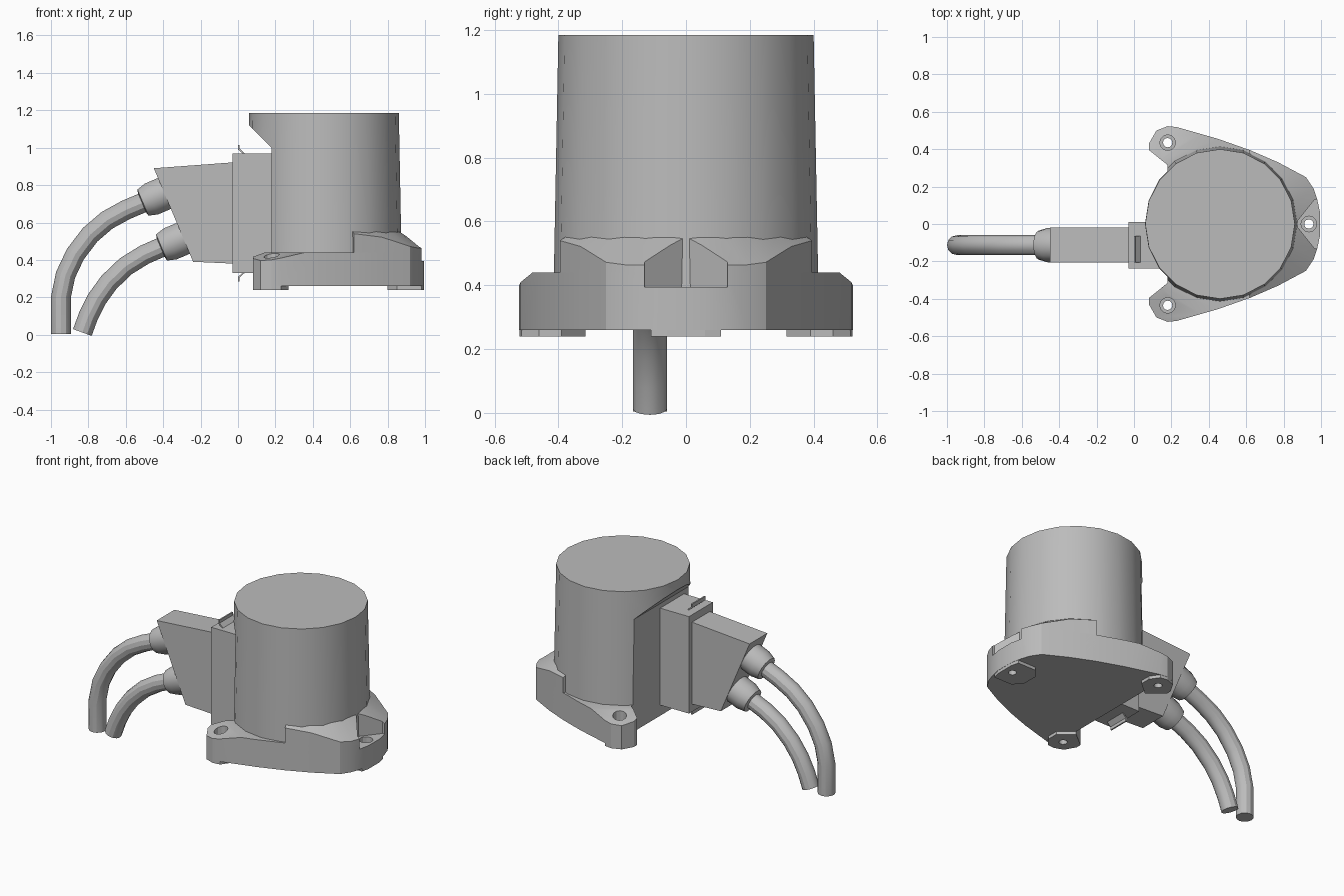
import bpy, bmesh, math
from mathutils import Vector

if "Cube" in bpy.data.objects:
    bpy.data.objects.remove(bpy.data.objects["Cube"])

grey = bpy.data.materials.new("cast_grey")
grey.diffuse_color = (0.5, 0.5, 0.5, 1)
grey.use_nodes = True
grey.node_tree.nodes["Principled BSDF"].inputs["Base Color"].default_value = grey.diffuse_color
CX = 0.46      # housing axis
CY = -0.113    # connector and cable centre line


def finish(name, bm, smooth=False):
    bmesh.ops.recalc_face_normals(bm, faces=bm.faces)
    me = bpy.data.meshes.new(name)
    bm.to_mesh(me)
    bm.free()
    ob = bpy.data.objects.new(name, me)
    bpy.context.collection.objects.link(ob)
    me.materials.append(grey)
    if smooth:
        activate(ob)
        bpy.ops.object.shade_smooth_by_angle(angle=math.radians(30))
    return ob


def activate(ob):
    bpy.ops.object.select_all(action='DESELECT')
    ob.select_set(True)
    bpy.context.view_layer.objects.active = ob


def loft(rings):
    """Closed solid through rings that have equal point counts."""
    bm = bmesh.new()
    vs = [[bm.verts.new(p) for p in r] for r in rings]
    n = len(vs[0])
    for a, b in zip(vs, vs[1:]):
        for i in range(n):
            j = (i + 1) % n
            bm.faces.new((a[i], a[j], b[j], b[i]))
    bm.faces.new(vs[0][::-1])
    bm.faces.new(vs[-1])
    return bm


def prism_z(pts, z0, z1):
    return loft([[(x, y, z) for x, y in pts] for z in (z0, z1)])


def prism_y(pts, y0, y1):
    return loft([[(x, y, z) for x, z in pts] for y in (y0, y1)])


def circle(x, y, r, n):
    return [(x + r * math.cos(2 * math.pi * i / n), y + r * math.sin(2 * math.pi * i / n))
            for i in range(n)]


def tube(path, radii, n):
    """Round sweep along an x-z path on the connector centre line."""
    p = [Vector((x, CY, z)) for x, z in path]
    rings = []
    for i, c in enumerate(p):
        t = (p[min(i + 1, len(p) - 1)] - p[max(i - 1, 0)]).normalized()
        side = Vector((0, 1, 0))
        up = t.cross(side)
        rings.append([c + radii[i] * (side * a + up * b) for a, b in circle(0, 0, 1, n)])
    return loft(rings)


def cut(ob, cutter):
    cutter.hide_render = True
    m = ob.modifiers.new("cut", 'BOOLEAN')
    m.operation, m.solver, m.object = 'DIFFERENCE', 'EXACT', cutter
    activate(ob)
    bpy.ops.object.modifier_apply(modifier=m.name)


# Tapered round housing with a flat recess for the connector
housing = finish("housing", loft([[(x, y, z) for x, y in circle(CX, 0, r, 20)]
                                  for z, r in ((0.28, 0.417), (1.185, 0.40))]))
recess = finish("recess_cutter", prism_y(
    [(-0.2, 0.1), (0.18, 0.1), (0.18, 1.0), (0.06, 1.12), (-0.2, 1.12)], -0.6, 0.6))
cut(housing, recess)

# Three-eared base plate, ear tops sloping outwards
half = [(0.995, 0.06), (0.98, 0.13), (0.96, 0.19), (0.92, 0.25), (0.77, 0.33), (0.62, 0.395),
        (0.45, 0.455), (0.23, 0.518), (0.18, 0.523), (0.12, 0.50), (0.08, 0.43),
        (0.08, 0.395), (0.18, 0.315)]
outline = half + [(x, -y) for x, y in reversed(half)]
bm = prism_z(outline, 0.26, 0.44)
for s in (1, -1):
    d = Vector((-0.28, 0.44 * s, 0)).normalized()
    geom = bm.verts[:] + bm.edges[:] + bm.faces[:]
    res = bmesh.ops.bisect_plane(bm, geom=geom, plane_co=Vector((CX, 0, 0.44)) + d * 0.46,
                                 plane_no=d * 0.3 + Vector((0, 0, 1)), clear_outer=True)
    edges = [e for e in res["geom_cut"] if isinstance(e, bmesh.types.BMEdge)]
    bmesh.ops.contextual_create(bm, geom=[e for e in edges if e.is_boundary] +
                                [e for e in bm.edges if e.is_boundary and e not in edges])
base = finish("base_plate", bm)

# Raised sloping shoulder around the end ear
rim = [p for p in half if p[0] > 0.6]
rim = [(x, -y) for x, y in reversed(rim)] + rim
bm = bmesh.new()
cols = []
for x, y in rim:
    r = math.hypot(x - CX, y)
    ix, iy = CX + (x - CX) * 0.39 / r, y * 0.39 / r
    top = 0.55 - 0.7 * (r - 0.412)
    cols.append([bm.verts.new(c) for c in
                 ((ix, iy, 0.30), (x, y, 0.30), (x, y, top), (ix, iy, 0.562))])
for a, b in zip(cols, cols[1:]):
    for i in range(4):
        j = (i + 1) % 4
        bm.faces.new((a[i], b[i], b[j], a[j]))
bm.faces.new(cols[0])
bm.faces.new(cols[-1][::-1])
shoulder = finish("shoulder", bm)

# Pocket above the end ear
pocket = finish("pocket_cutter", prism_z(
    [(0.862, 0), (0.965, -0.13), (1.1, -0.13), (1.1, 0.13), (0.965, 0.13)], 0.395, 0.7))
cut(base, pocket)
cut(shoulder, pocket)

# Feet under the ears
side_foot = [(0.08, 0.395), (0.08, 0.43), (0.12, 0.50), (0.18, 0.522), (0.23, 0.516),
             (0.27, 0.46), (0.27, 0.39), (0.18, 0.315)]
end_foot = [(0.80, -0.05), (0.85, -0.11), (0.982, -0.11), (0.994, -0.06),
            (0.994, 0.06), (0.982, 0.11), (0.85, 0.11), (0.80, 0.05)]
feet = [finish("foot_left", prism_z([(x, -y) for x, y in side_foot], 0.24, 0.27)),
        finish("foot_right", prism_z(side_foot, 0.24, 0.27)),
        finish("foot_end", prism_z(end_foot, 0.24, 0.27))]

# Stepped bolt holes
for foot, (x, y) in zip(feet, ((0.18, -0.435), (0.18, 0.435), (0.935, 0))):
    bore = finish("bore_cutter", prism_z(circle(x, y, 0.025, 12), 0.1, 0.45))
    step = finish("step_cutter", prism_z(circle(x, y, 0.042, 12), 0.34, 0.45))
    for part in (base, shoulder, foot):
        cut(part, bore)
    for part in (base, shoulder):
        cut(part, step)
for ob in [o for o in bpy.data.objects if "cutter" in o.name]:
    bpy.data.objects.remove(ob)
for part in (housing, base, shoulder):
    activate(part)
    bpy.ops.object.shade_smooth_by_angle(angle=math.radians(20))

# Connector socket and slanted plug
finish("socket", prism_y([(-0.03, 0.33), (0.20, 0.33), (0.20, 0.97), (-0.03, 0.97)], -0.237, 0.012))
finish("plug", prism_y([(-0.02, 0.38), (-0.24, 0.39), (-0.45, 0.89), (-0.02, 0.922)], -0.205, -0.02))

# Bent latch strips above and below the socket
latch = [(0.0, 0.365), (0.0, 0.34), (0.03, 0.315), (0.04, 0.315), (0.009, 0.345), (0.009, 0.365)]
for name, s in (("latch_top", 1), ("latch_bottom", -1)):
    finish(name, prism_y([(x, 0.65 + s * z) for x, z in latch], -0.205, -0.065))

# Cable glands and curved cables
cables = {
    "upper": [(-0.47, 0.722), (-0.6, 0.667), (-0.70, 0.612), (-0.79, 0.535), (-0.87, 0.43),
              (-0.922, 0.32), (-0.947, 0.20), (-0.947, 0.005)],
    "lower": [(-0.37, 0.485), (-0.5, 0.428), (-0.6, 0.366), (-0.69, 0.28), (-0.755, 0.19),
              (-0.80, 0.10), (-0.832, 0.012)]}
glands = {"upper": (-0.37, 0.765), "lower": (-0.27, 0.525)}
for key, path in cables.items():
    gx, gz = glands[key]
    steps = ((0, 0.092), (0.10, 0.092), (0.15, 0.078), (0.155, 0.06))
    finish(key + "_gland", tube([(gx - 0.92 * t, gz - 0.39 * t) for t, r in steps],
                                [r for t, r in steps], 14), True)
    finish(key + "_cable", tube(path, [0.053] * len(path), 12), True)
